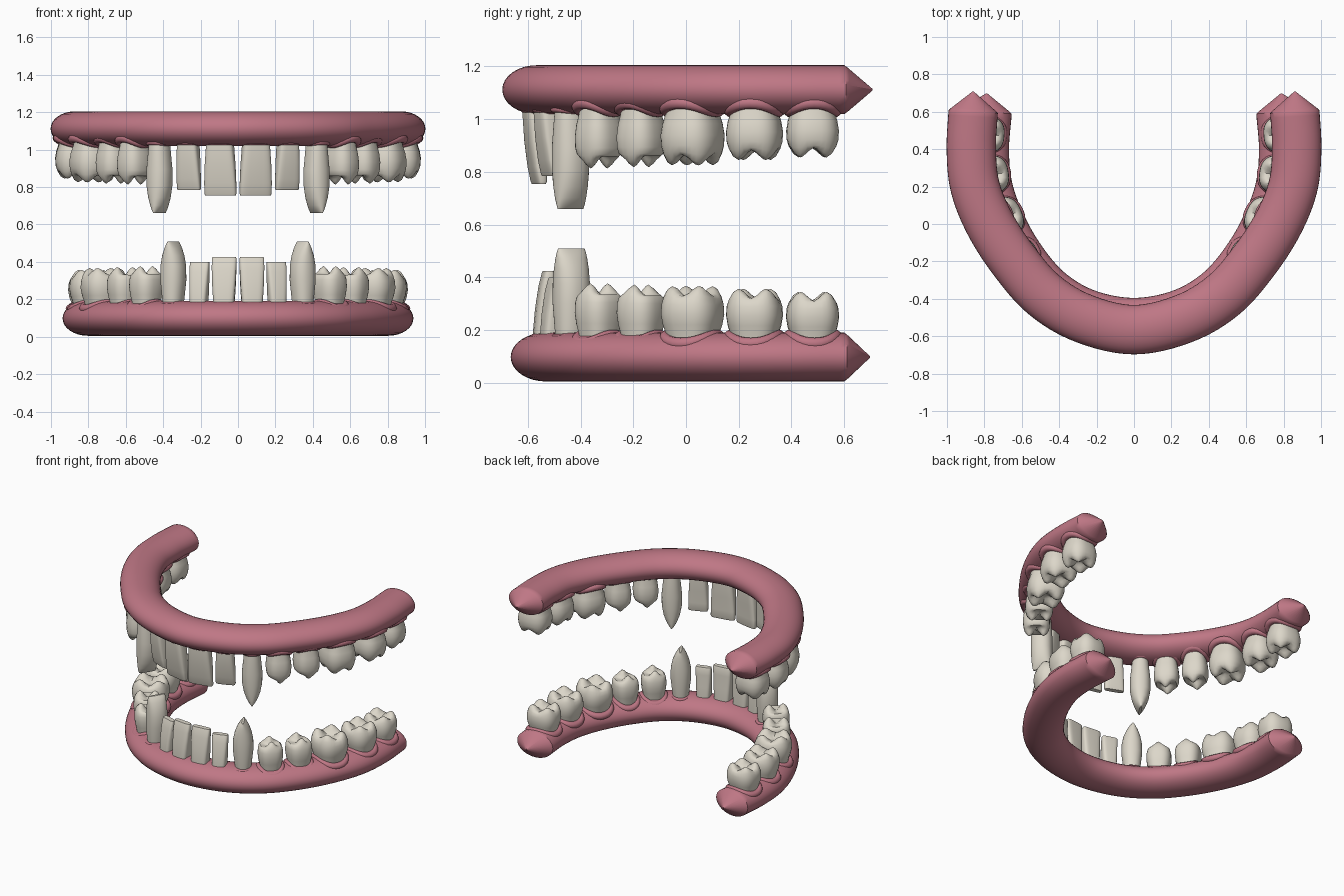
import bpy, math
from mathutils import Vector

if "Cube" in bpy.data.objects:
    bpy.data.objects.remove(bpy.data.objects["Cube"])


def material(name, col):
    m = bpy.data.materials.new(name)
    m.diffuse_color = (*col, 1)
    m.use_nodes = True
    m.node_tree.nodes["Principled BSDF"].inputs["Base Color"].default_value = m.diffuse_color
    return m


GUM = material("gum_pink", (0.52, 0.185, 0.235))
ENAMEL = material("tooth_ivory", (0.72, 0.68, 0.59))


def loft(name, rings, mat, closed=False, mirror=False, flip=False):
    """Skin a list of equal-length rings into an object."""
    n, k = len(rings[0]), len(rings)
    verts = [p for r in rings for p in r]
    faces = []
    for i in range(k if closed else k - 1):
        a, b = i * n, ((i + 1) % k) * n
        for j in range(n):
            q = (j + 1) % n
            faces.append((a + j, a + q, b + q, b + j))
    if not closed:
        faces += [tuple(reversed(range(n))), tuple(range((k - 1) * n, k * n))]
    if flip:
        faces = [tuple(reversed(f)) for f in faces]
    me = bpy.data.meshes.new(name)
    me.from_pydata(verts, [], faces)
    me.materials.append(mat)
    me.shade_smooth()
    me.set_sharp_from_angle(angle=math.radians(42))
    ob = bpy.data.objects.new(name, me)
    bpy.context.collection.objects.link(ob)
    if mirror:
        ob.modifiers.new("Mirror", 'MIRROR').use_mirror_merge = False
    return ob


def arch_path(half, steps=8):
    """Smooth symmetric curve through the half-arch points."""
    pts = [Vector((-x, y)) for x, y in reversed(half[1:])] + [Vector(p) for p in half]
    pts = [2 * pts[0] - pts[1]] + pts + [2 * pts[-1] - pts[-2]]
    out = []
    for i in range(1, len(pts) - 2):
        a, b, c, d = pts[i - 1:i + 3]
        for s in range(steps):
            t = s / steps
            out.append(0.5 * (2 * b + (c - a) * t + (2 * a - 5 * b + 4 * c - d) * t * t
                              + (3 * b - a - 3 * c + d) * t ** 3))
    return out + [pts[-2]]


def outward(path, i):
    t = (path[min(i + 1, len(path) - 1)] - path[max(i - 1, 0)]).normalized()
    return Vector((t.y, -t.x))


def gum(name, path, z, hw, hh, tip_y):
    """Oval tube along the arch with conical ends."""
    def ring(c, nrm, s):
        return [(c.x + nrm.x * hw * s * math.cos(a), c.y + nrm.y * hw * s * math.cos(a),
                 z + hh * s * math.sin(a)) for a in [math.tau * j / 32 for j in range(32)]]
    rings = [ring(p, outward(path, i), 1) for i, p in enumerate(path)]
    d = tip_y - path[-1].y
    for sgn in (-1, 1):
        end = path[0] if sgn < 0 else path[-1]
        nrm = outward(path, 0 if sgn < 0 else len(path) - 1)
        cone = [ring(end + Vector((0, d * f)), nrm, s)
                for f, s in ((0.12, 0.9), (0.98, 0.03))]
        rings = cone[::-1] + rings if sgn < 0 else rings + cone
    loft(name, rings, GUM)


def section(a, w, d, n):
    c, s = math.cos(a), math.sin(a)
    return (w * math.copysign(abs(c) ** (2 / n), c), d * math.copysign(abs(s) ** (2 / n), s))


def tooth(name, path, pos, base, tip, prof, n, cusps=(), size=(1, 1), collar=True, seg=32):
    """prof rows: height fraction, half width, half depth, outward shift, cusp weight."""
    pos = Vector(pos)
    i = min(range(len(path)), key=lambda k: (path[k] - pos).length)
    out = outward(path, i)
    tan = Vector((-out.y, out.x))
    H, sg = abs(tip - base), (1 if tip > base else -1)

    def place(u, v, h):
        p = pos + tan * u + out * v
        return (p.x, p.y, base + sg * h)

    angles = [math.tau * j / seg for j in range(seg)]
    rings = []
    for f, w, d, off, cw in prof:
        ring = []
        for a in angles:
            u, v = section(a, w, d, n)
            bump = max([math.exp(-((u - cu) ** 2 + (v - cv) ** 2) / 0.13)
                        for cu, cv in cusps] or [0])
            ring.append(place(u * size[0], v * size[1] + off, H * (f + 0.19 * cw * bump)))
        rings.append(ring)
    # local axes are left-handed, so the lower set keeps one winding and the upper the other
    handed = tan.x * out.y - tan.y * out.x
    loft(name, rings, ENAMEL, mirror=True, flip=(handed * sg < 0))

    # scalloped gum collar around the neck
    r = 0.024 if collar else 0.013
    w, d = prof[1][1] * size[0], prof[1][2] * size[1]
    cw, cd = (w + 0.004, d + 0.008) if collar else (w - 0.002, d)
    tube = []
    for a in angles:
        u, v = section(a, cw, cd, 2.3)
        h = 0.048 - (0.03 if collar else 0.006) * math.sin(a) ** 2
        rad = Vector((u, v)).normalized()
        tube.append([place(u + rad.x * r * math.cos(b), v + rad.y * r * math.cos(b),
                           h + r * math.sin(b)) for b in [math.tau * q / 10 for q in range(10)]])
    loft(name + "_gum_collar", tube, GUM, closed=True, mirror=True, flip=(handed * sg > 0))


# profiles: chewing tooth (unit size), blade-like incisor, ridged canine
CHEW = [(0, .78, .78, 0, 0), (.22, .83, .83, 0, 0), (.38, .94, .94, 0, 0), (.55, 1, 1, 0, 0),
        (.70, .98, .98, 0, .15), (.79, .91, .91, 0, .5), (.82, .80, .80, 0, .9),
        (.81, .66, .66, 0, 1), (.80, .52, .52, 0, 1), (.785, .38, .38, 0, 1),
        (.77, .24, .24, 0, 1), (.765, .1, .1, 0, 1)]
CANINE = [(0, .048, .056, 0, 0), (.2, .056, .064, 0, 0), (.45, .067, .07, 0, 0),
          (.65, .066, .07, 0, 0), (.8, .054, .068, 0, 0), (.9, .038, .065, 0, 0),
          (.96, .024, .062, 0, 0), (1, .008, .058, 0, 0)]


def incisor(w):
    return [(0, w * .78, .042, 0, 0), (.2, w * .86, .044, 0, 0), (.5, w * .95, .038, -.002, 0),
            (.8, w, .028, -.006, 0), (.97, w, .021, -.012, 0), (1, w * .96, .017, -.012, 0)]


TWO = ((0, .5), (0, -.5))
FOUR = ((.48, .5), (-.48, .5), (.48, -.5), (-.48, -.5))
BACK = [("first_premolar", -.33, (.082, .088), TWO), ("second_premolar", -.17, (.084, .092), TWO),
        ("first_molar", .025, (.112, .122), FOUR), ("second_molar", .26, (.106, .116), FOUR),
        ("third_molar", .48, (.1, .108), FOUR)]

JAWS = {
    "upper": dict(
        half=[(0, -.565), (.27, -.505), (.48, -.38), (.64, -.2), (.77, 0), (.85, .2),
              (.87, .4), (.86, .6)],
        z=1.112, hw=.132, tip_y=.71, base=1.08,
        front=[("central_incisor", (.096, -.57), .755, .086),
               ("lateral_incisor", (.266, -.525), .785, .066)],
        canine=((.42, -.438), .66), xs=(.555, .665, .775, .86, .87),
        tips=(.81, .815, .825, .845, .855)),
    "lower": dict(
        half=[(0, -.53), (.25, -.485), (.45, -.37), (.6, -.2), (.715, 0), (.785, .2),
              (.803, .4), (.788, .6)],
        z=.098, hw=.135, tip_y=.70, base=.13,
        front=[("central_incisor", (.075, -.535), .425, .066),
               ("lateral_incisor", (.208, -.505), .40, .053)],
        canine=((.346, -.435), .51), xs=(.49, .605, .715, .785, .80),
        tips=(.38, .375, .367, .357, .345)),
}

for jaw, J in JAWS.items():
    path = arch_path(J["half"])
    gum(jaw + "_gum", path, J["z"], J["hw"], .093, J["tip_y"])
    for nm, pos, tip, w in J["front"]:
        tooth(f"{jaw}_{nm}", path, pos, J["base"], tip, incisor(w), 4, collar=False)
    pos, tip = J["canine"]
    tooth(f"{jaw}_canine", path, pos, J["base"], tip, CANINE, 2.2, collar=False)
    for (nm, y, size, cusps), x, tip in zip(BACK, J["xs"], J["tips"]):
        tooth(f"{jaw}_{nm}", path, (x, y), J["base"], tip, CHEW, 2.6, cusps, size)
